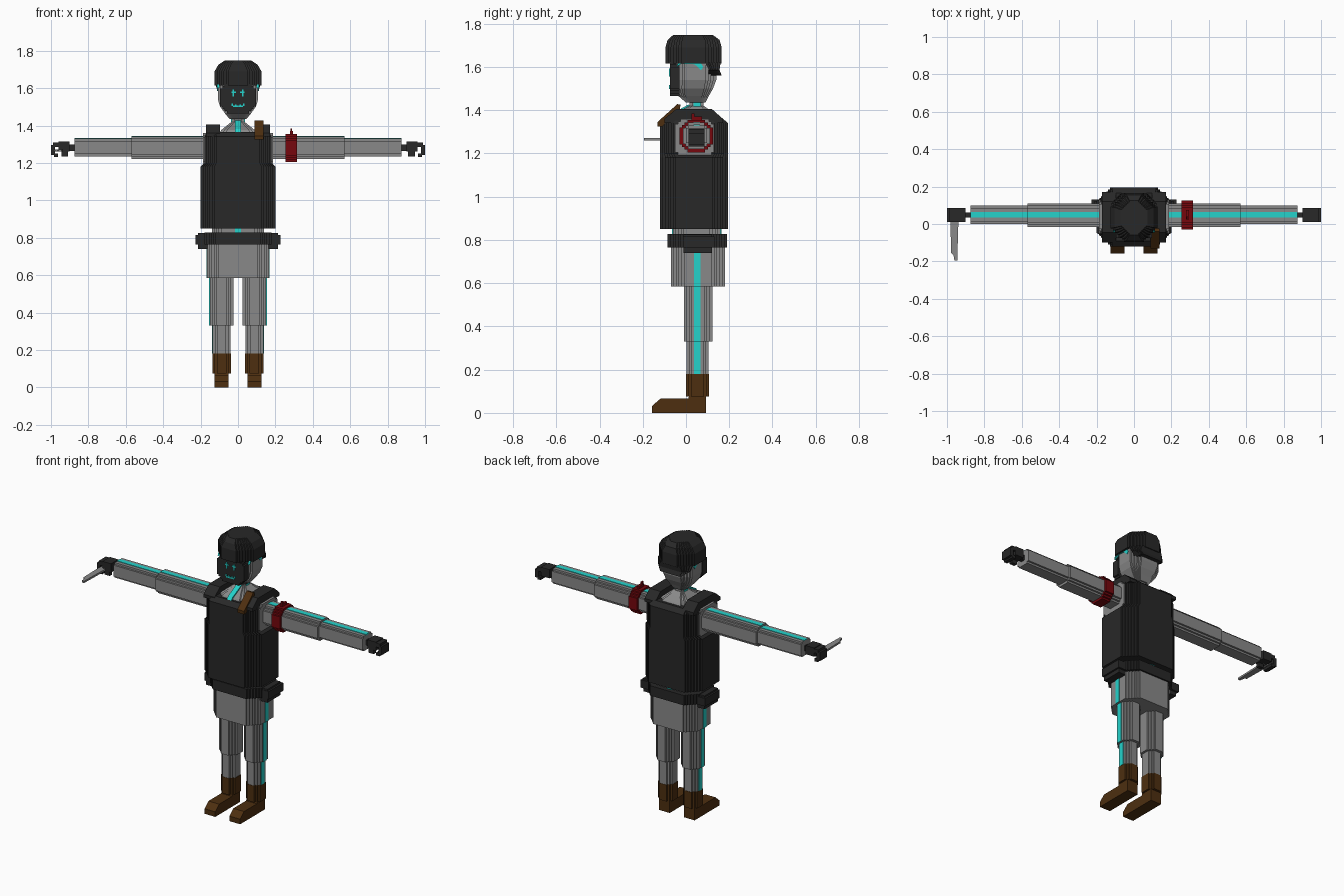
import bpy, bmesh


def material(name, rgb):
    m = bpy.data.materials.new(name)
    m.diffuse_color = (*rgb, 1)
    return m


DARK = material("charcoal", (0.021, 0.021, 0.021))
GREY = material("grey", (0.25, 0.25, 0.25))
CYAN = material("cyan", (0.018, 0.65, 0.6))
BROWN = material("brown", (0.075, 0.028, 0.005))
RED = material("dark_red", (0.18, 0.002, 0.004))

# axis -> function placing (position along axis, u, v)
PLACE = {"x": lambda p, u, v: (p, u, v),
         "y": lambda p, u, v: (u, p, v),
         "z": lambda p, u, v: (u, v, p)}


def outline(u0, u1, v0, v1, c, n):
    """Rectangle whose corners are cut by n square stair steps (total size c)."""
    s = c / n if n else 0
    corner = [(0, c)]
    for i in range(n):
        corner += [((i + 1) * s, c - i * s), ((i + 1) * s, c - (i + 1) * s)]
    if n:
        corner = [(0, c)] + [q for i in range(n)
                             for q in ((i * s + s, c - i * s), (i * s + s, c - i * s - s))]
    else:
        corner = [(0, 0)]
    a = [(u0 + x, v0 + y) for x, y in corner]
    b = [(u1 - x, v0 + y) for x, y in reversed(corner)]
    d = [(u1 - x, v1 - y) for x, y in corner]
    e = [(u0 + x, v1 - y) for x, y in reversed(corner)]
    return a + b + d + e


def build(name, rings, mat, mirror_x=False):
    bm = bmesh.new()
    loops = [[bm.verts.new((-x if mirror_x else x, y, z)) for x, y, z in r] for r in rings]
    k = len(loops[0])
    for a, b in zip(loops, loops[1:]):
        for i in range(k):
            bm.faces.new((a[i], a[(i + 1) % k], b[(i + 1) % k], b[i]))
    bm.faces.new(loops[0])
    bm.faces.new(loops[-1])
    bmesh.ops.recalc_face_normals(bm, faces=bm.faces)
    me = bpy.data.meshes.new(name)
    bm.to_mesh(me)
    bm.free()
    me.materials.append(mat)
    ob = bpy.data.objects.new(name, me)
    bpy.context.collection.objects.link(ob)
    return ob


def loft(name, axis, sections, mat, n=0, flip=False):
    """sections: (position, u0, u1, v0, v1, corner cut)"""
    f = PLACE[axis]
    return build(name, [[f(p, u, v) for u, v in outline(*r, n)] for p, *r in sections],
                 mat, flip)


def bar(name, axis, a, b, rect, mat, c=0, n=0, flip=False):
    return loft(name, axis, [(a, *rect, c), (b, *rect, c)], mat, n, flip)


def box(name, x0, x1, y0, y1, z0, z1, mat, flip=False):
    return bar(name, "z", z0, z1, (x0, x1, y0, y1), mat, 0, 0, flip)


def slab(name, x0, x1, yz, mat, flip=False):
    """Side profile pulled out along x."""
    return build(name, [[(x, y, z) for y, z in yz] for x in (x0, x1)], mat, flip)


# Vest, with narrower part at the arm openings
loft("vest", "z", [(0.85, -0.20, 0.20, -0.12, 0.195, 0.072),
                   (1.18, -0.20, 0.20, -0.12, 0.195, 0.072),
                   (1.20, -0.178, 0.178, -0.12, 0.195, 0.06),
                   (1.34, -0.178, 0.178, -0.12, 0.195, 0.06),
                   (1.365, -0.165, 0.165, -0.09, 0.165, 0.05)], DARK, 6)

# Waist, belt, hips
bar("waist", "z", 0.74, 0.86, (-0.14, 0.14, -0.06, 0.16), GREY, 0.048, 4)
for y, label in ((-0.064, "front"), (0.156, "back")):
    box("waist_stripe_" + label, -0.017, 0.017, y, y + 0.008, 0.82, 0.85, CYAN)
bar("belt", "z", 0.765, 0.828, (-0.18, 0.18, -0.085, 0.19), DARK, 0.06, 5)
bar("hips", "z", 0.585, 0.77, (-0.165, 0.165, -0.07, 0.18), GREY, 0.06, 5)

# Collar, neck and their stripes
loft("collar", "z", [(1.35, -0.10, 0.10, -0.085, 0.16, 0.03),
                     (1.375, -0.09, 0.09, -0.07, 0.14, 0.03),
                     (1.40, -0.06, 0.06, -0.02, 0.11, 0.024),
                     (1.42, -0.034, 0.034, 0.015, 0.083, 0.012)], GREY, 2)
bar("neck", "z", 1.40, 1.46, (-0.032, 0.032, 0.017, 0.081), GREY, 0.012, 1)
slab("collar_stripe", -0.016, 0.016, [(-0.09, 1.365), (-0.075, 1.382), (-0.025, 1.406),
                                      (0.011, 1.426), (0.02, 1.42), (0.0, 1.36)], CYAN)
for flip in (False, True):
    box("neck_stripe", 0.028, 0.037, 0.034, 0.066, 1.40, 1.455, CYAN, flip)

# Head
loft("head", "z", [(1.435, -0.045, 0.045, 0.0, 0.09, 0.02),
                   (1.465, -0.07, 0.07, -0.035, 0.105, 0.03),
                   (1.50, -0.095, 0.095, -0.05, 0.125, 0.04),
                   (1.54, -0.108, 0.108, -0.055, 0.14, 0.048),
                   (1.64, -0.108, 0.108, -0.055, 0.14, 0.048)], GREY, 4)
for flip in (False, True):
    slab("head_stripe", 0.10, 0.112, [(-0.045, 1.60), (-0.02, 1.615), (0.04, 1.612),
                                      (0.07, 1.585), (0.08, 1.60), (0.06, 1.63),
                                      (-0.03, 1.63)], CYAN, flip)
loft("helmet", "z", [(1.615, -0.125, 0.125, -0.095, 0.165, 0.072),
                     (1.69, -0.125, 0.125, -0.095, 0.165, 0.072),
                     (1.725, -0.105, 0.105, -0.085, 0.155, 0.066),
                     (1.747, -0.072, 0.072, -0.06, 0.125, 0.048)], DARK, 6)
loft("helmet_back", "z", [(1.56, -0.075, 0.075, 0.085, 0.165, 0.01),
                          (1.585, -0.11, 0.11, 0.085, 0.155, 0.03),
                          (1.62, -0.12, 0.12, 0.05, 0.16, 0.05)], DARK, 4)

# Mask with painted face
bar("mask", "y", -0.075, -0.03, (-0.095, 0.095, 1.465, 1.635), DARK, 0.036, 3)
for flip in (False, True):
    box("eye", 0.012, 0.036, -0.079, -0.073, 1.574, 1.582, CYAN, flip)
    box("eye_drip", 0.022, 0.03, -0.079, -0.073, 1.555, 1.592, CYAN, flip)
    box("mouth_corner", 0.026, 0.034, -0.079, -0.073, 1.505, 1.517, CYAN, flip)
    box("mouth_tooth", 0.008, 0.015, -0.079, -0.073, 1.505, 1.513, CYAN, flip)
box("mouth", -0.028, 0.028, -0.079, -0.073, 1.498, 1.506, CYAN)

# Paired parts
for flip in (False, True):
    side = "right" if flip else "left"

    # Shoulder strap and arm opening
    slab("vest_strap_" + side, 0.095, 0.172,
         [(-0.10, 1.34), (-0.10, 1.36), (-0.045, 1.405), (0.12, 1.405),
          (0.17, 1.36), (0.17, 1.34)], DARK, flip)
    bar("arm_opening_" + side, "x", 0.15, 0.186, (-0.05, 0.13, 1.18, 1.36), GREY, 0.024, 2, flip)

    # Arm
    bar("upper_arm_" + side, "x", 0.17, 0.57, (-0.015, 0.11, 1.22, 1.342), GREY, 0.024, 2, flip)
    bar("forearm_" + side, "x", 0.57, 0.875, (0, 0.098, 1.235, 1.33), GREY, 0.012, 1, flip)
    box("upper_arm_stripe_" + side, 0.185, 0.57, 0.034, 0.064, 1.338, 1.345, CYAN, flip)
    box("forearm_stripe_" + side, 0.57, 0.875, 0.034, 0.064, 1.326, 1.333, CYAN, flip)

    # Gloved hand with curled fingers
    box("wrist_" + side, 0.87, 0.91, 0.035, 0.062, 1.265, 1.298, DARK, flip)
    box("palm_" + side, 0.90, 0.96, 0.012, 0.085, 1.26, 1.315, DARK, flip)
    box("knuckles_" + side, 0.955, 0.988, 0.012, 0.085, 1.285, 1.31, DARK, flip)
    box("fingers_" + side, 0.978, 1.0, 0.012, 0.085, 1.242, 1.295, DARK, flip)
    box("fingertips_" + side, 0.962, 0.985, 0.012, 0.085, 1.232, 1.25, DARK, flip)
    box("thumb_" + side, 0.91, 0.945, 0.012, 0.035, 1.235, 1.265, DARK, flip)

    # Belt pouch
    box("pouch_" + side, 0.16, 0.215, -0.012, 0.12, 0.74, 0.825, DARK, flip)
    box("pouch_flap_" + side, 0.17, 0.226, -0.015, 0.132, 0.765, 0.815, DARK, flip)

    # Leg
    bar("thigh_" + side, "z", 0.33, 0.59, (0.025, 0.15, -0.01, 0.122), GREY, 0.036, 3, flip)
    bar("calf_" + side, "z", 0.17, 0.335, (0.04, 0.135, 0.002, 0.105), GREY, 0.024, 2, flip)
    for part, x, z0, z1 in (("hip", 0.161, 0.585, 0.745), ("thigh", 0.146, 0.33, 0.585),
                            ("calf", 0.131, 0.18, 0.33)):
        box(f"{part}_stripe_{side}", x, x + 0.008, 0.037, 0.066, z0, z1, CYAN, flip)

    # Boot
    bar("boot_shaft_" + side, "z", 0.075, 0.18, (0.038, 0.137, 0.0, 0.107), BROWN, 0.024, 2, flip)
    slab("boot_foot_" + side, 0.05, 0.125,
         [(-0.157, 0), (0.092, 0), (0.092, 0.08), (0.015, 0.08), (0.01, 0.066),
          (-0.118, 0.066), (-0.157, 0.032)], BROWN, flip)

# Armband with knot
bar("armband", "x", 0.255, 0.315, (-0.03, 0.125, 1.205, 1.355), RED, 0.036, 3)
box("armband_knot", 0.277, 0.293, 0.025, 0.075, 1.35, 1.37, RED)
box("armband_knot_tip", 0.28, 0.29, 0.025, 0.04, 1.365, 1.385, RED)

# Brown sheath slung over the shoulder
slab("shoulder_sheath", 0.088, 0.135,
     [(-0.132, 1.325), (-0.132, 1.345), (-0.04, 1.428), (-0.025, 1.425),
      (-0.03, 1.40), (-0.11, 1.325)], BROWN)

# Blade in the right hand
build("blade", [[(x, y, z) for x, y in ((-0.982, 0.04), (-0.978, -0.155), (-0.965, -0.165),
                                        (-0.96, -0.195), (-0.945, -0.195), (-0.938, 0.04))]
                for z in (1.26, 1.272)], GREY)
